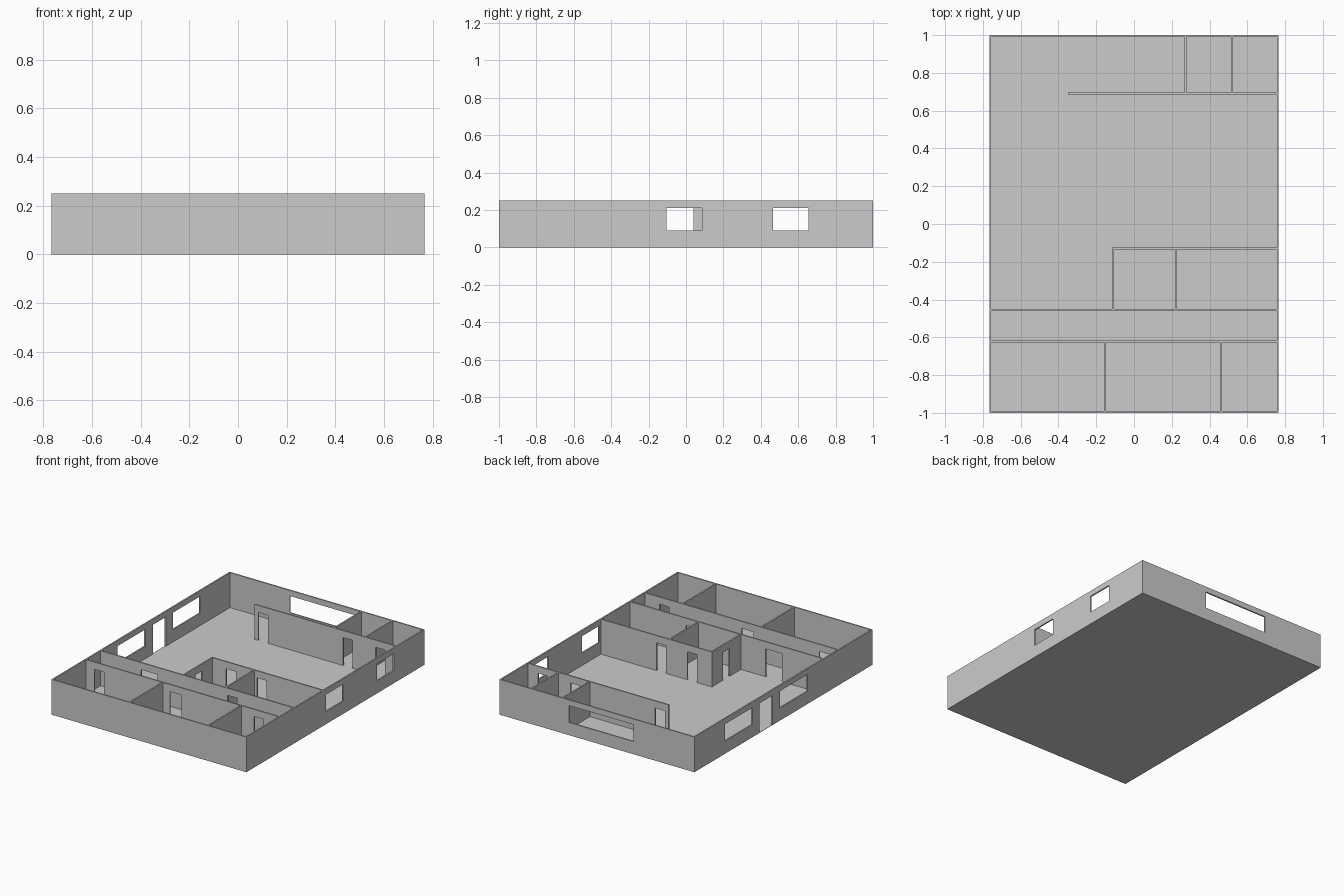
import bpy, bmesh
from mathutils import Vector

if "Cube" in bpy.data.objects:
    bpy.data.objects.remove(bpy.data.objects["Cube"])

H = 0.25          # wall height
T = 0.01          # wall thickness
X, Y = 0.766, 1.0  # half size of the house
DOOR = (0.0, 0.2)
WINDOW = (0.09, 0.21)


def wall(name, axis, pos, start, end, openings=(), t=T):
    """Wall along 'x' or 'y' centred on pos; openings are (from, to, (z0, z1))."""
    us = sorted({start, end, *[v for o in openings for v in o[:2]]})
    zs = sorted({0.0, H, *[z for o in openings for z in o[2]]})

    def point(u, z):
        return Vector((u, pos - t / 2, z)) if axis == 'x' else Vector((pos - t / 2, u, z))

    bm = bmesh.new()
    for u0, u1 in zip(us, us[1:]):
        for z0, z1 in zip(zs, zs[1:]):
            um, zm = (u0 + u1) / 2, (z0 + z1) / 2
            if any(a < um < b and c < zm < d for a, b, (c, d) in openings):
                continue
            bm.faces.new([bm.verts.new(point(u, z))
                          for u, z in ((u0, z0), (u1, z0), (u1, z1), (u0, z1))])
    bmesh.ops.remove_doubles(bm, verts=bm.verts[:], dist=1e-5)
    ext = bmesh.ops.extrude_face_region(bm, geom=bm.faces[:], use_keep_orig=True)
    shift = Vector((0, t, 0)) if axis == 'x' else Vector((t, 0, 0))
    bmesh.ops.translate(bm, vec=shift,
                        verts=[g for g in ext['geom'] if isinstance(g, bmesh.types.BMVert)])
    bmesh.ops.recalc_face_normals(bm, faces=bm.faces[:])
    mesh = bpy.data.meshes.new(name)
    bm.to_mesh(mesh)
    bm.free()
    obj = bpy.data.objects.new(name, mesh)
    bpy.context.collection.objects.link(obj)


def doors(*spans):
    return [(a, b, DOOR) for a, b in spans]


# Floor slab
bpy.ops.mesh.primitive_cube_add(size=1, location=(0, 0, 0.001))
floor = bpy.context.object
floor.name = "floor"
floor.scale = (2 * X - 0.002, 2 * Y - 0.002, 0.002)

# Outer walls
h = T / 2
wall("front_outer_wall", 'x', -Y + h, -X, X)
wall("back_outer_wall", 'x', Y - h, -X, X, [(-0.286, 0.22, WINDOW)])
wall("right_outer_wall", 'y', X - h, -Y + T, Y - T,
     [(-0.105, 0.085, WINDOW), (0.465, 0.655, WINDOW)])
wall("left_outer_wall", 'y', -X + h, -Y + T, Y - T,
     [(-0.27, 0.04, WINDOW), (0.125, 0.27, (0.0, 0.21)), (0.35, 0.655, WINDOW)])

# Long inner walls
inner = X - T
wall("back_rooms_wall", 'x', 0.69, -0.35, inner,
     doors((-0.32, -0.245), (0.345, 0.42), (0.6, 0.675)))
wall("middle_rooms_wall", 'x', -0.13, -0.116, inner,
     doors((0.0, 0.077), (0.245, 0.32)))
wall("corridor_back_wall", 'x', -0.456, -inner, inner,
     doors((-0.438, -0.31), (0.24, 0.315)))
wall("corridor_front_wall", 'x', -0.622, -inner, inner,
     doors((-0.69, -0.615), (-0.097, -0.005), (0.565, 0.64)))

# Room dividers
wall("back_divider_left", 'y', 0.273, 0.695, Y - T)
wall("back_divider_right", 'y', 0.518, 0.695, Y - T)
wall("middle_divider_left", 'y', -0.111, -0.451, -0.135, doors((-0.325, -0.25)))
wall("middle_divider_right", 'y', 0.221, -0.451, -0.135)
wall("front_divider_left", 'y', -0.155, -Y + T, -0.627)
wall("front_divider_right", 'y', 0.461, -Y + T, -0.627)
